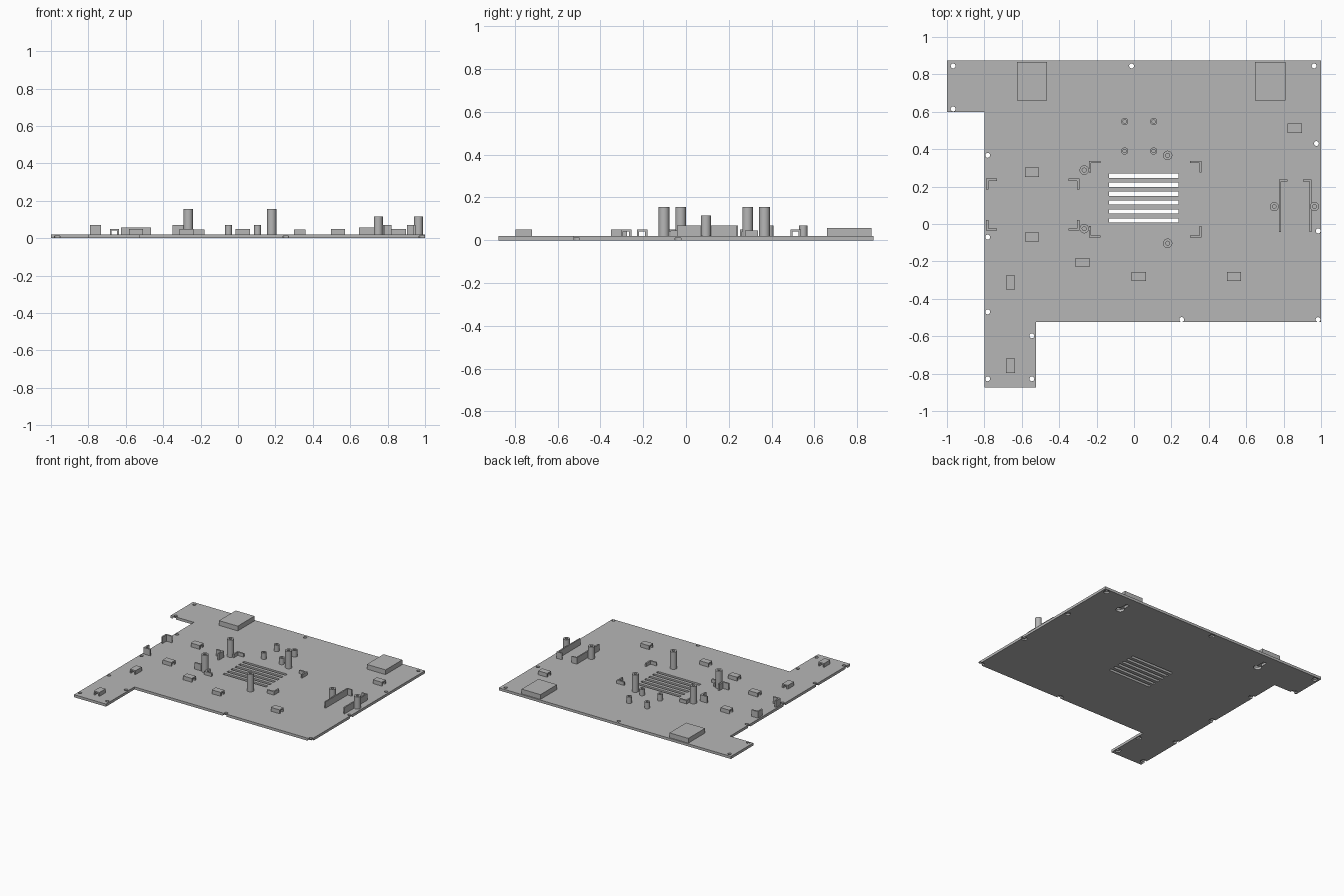
import bpy, bmesh, math

cube = bpy.data.objects.get("Cube")
if cube:
    bpy.data.objects.remove(cube)

grey = bpy.data.materials.new("plain grey")
grey.use_nodes = True
COLOUR = (0.47, 0.47, 0.47, 1)
grey.diffuse_color = COLOUR
grey.node_tree.nodes["Principled BSDF"].inputs["Base Color"].default_value = COLOUR

TOP = 0.02  # upper surface of the base plate


def finish(name, bm, smooth=False):
    bmesh.ops.recalc_face_normals(bm, faces=bm.faces)
    mesh = bpy.data.meshes.new(name)
    bm.to_mesh(mesh)
    bm.free()
    mesh.materials.append(grey)
    ob = bpy.data.objects.new(name, mesh)
    bpy.context.collection.objects.link(ob)
    if smooth:
        select(ob)
        bpy.ops.object.shade_smooth_by_angle(angle=math.radians(35))
    return ob


def select(ob):
    bpy.ops.object.select_all(action='DESELECT')
    ob.select_set(True)
    bpy.context.view_layer.objects.active = ob


def prism(bm, pts, z0, z1):
    face = bm.faces.new([bm.verts.new((x, y, z0)) for x, y in pts])
    out = bmesh.ops.extrude_face_region(bm, geom=[face])
    for v in out["geom"]:
        if isinstance(v, bmesh.types.BMVert):
            v.co.z = z1


def rect(x0, x1, y0, y1):
    return [(x0, y0), (x1, y0), (x1, y1), (x0, y1)]


def circle(x, y, r, n=20):
    return [(x + r * math.cos(2 * math.pi * i / n),
             y + r * math.sin(2 * math.pi * i / n)) for i in range(n)]


def cut(target, bm):
    cutter = finish("cutter", bm)
    cutter.hide_render = True
    mod = target.modifiers.new("cut", 'BOOLEAN')
    mod.operation, mod.solver, mod.object = 'DIFFERENCE', 'EXACT', cutter
    select(target)
    bpy.ops.object.modifier_apply(modifier=mod.name)
    bpy.data.objects.remove(cutter)


def shell(name, x, y, sx, sy, height, wall, open_axis=None):
    """Thin box open below, and optionally open at both ends of an axis."""
    bm = bmesh.new()
    prism(bm, rect(x - sx / 2, x + sx / 2, y - sy / 2, y + sy / 2), TOP, height)
    bmesh.ops.recalc_face_normals(bm, faces=bm.faces)
    gone = [f for f in bm.faces if f.normal.z < -0.5
            or (open_axis is not None and abs(f.normal[open_axis]) > 0.5)]
    bmesh.ops.delete(bm, geom=gone, context='FACES')
    mesh_ob = finish_open(name, bm)
    mod = mesh_ob.modifiers.new("wall", 'SOLIDIFY')
    mod.thickness, mod.offset, mod.use_even_offset = wall, -1, True


def finish_open(name, bm):
    ob = finish(name, bm)
    # keep the normals pointing away from the inside
    lid = max(ob.data.polygons, key=lambda p: p.center.z)
    if lid.normal.z < 0:
        ob.data.flip_normals()
    return ob


def standoff(name, x, y, r, height, bore):
    bm = bmesh.new()
    n = 24
    rings = []
    for radius, z in ((r, TOP), (r, height), (bore, height), (bore, TOP)):
        rings.append([bm.verts.new((*p, z)) for p in circle(x, y, radius, n)])
    for k in range(4):
        a, b = rings[k], rings[(k + 1) % 4]
        for i in range(n):
            j = (i + 1) % n
            bm.faces.new((a[i], a[j], b[j], b[i]))
    finish(name, bm, smooth=True)


def angle(name, x, y, dx, dy, lx, ly, height, t=0.012):
    """L-shaped upright with its corner at x, y and arms running along dx, dy."""
    pts = [(0, 0), (lx, 0), (lx, t), (t, t), (t, ly), (0, ly)]
    bm = bmesh.new()
    prism(bm, [(x + dx * a, y + dy * b) for a, b in pts], TOP, height)
    finish(name, bm)


# Base plate
bm = bmesh.new()
prism(bm, [(-1, 0.875), (-1, 0.6), (-0.8, 0.6), (-0.8, -0.875), (-0.525, -0.875),
           (-0.525, -0.525), (1, -0.525), (1, 0.875)], 0, TOP)
plate = finish("base_plate", bm)

# Screw holes, vent slots and keyholes
holes = [(-0.967, 0.845), (-0.967, 0.615), (-0.013, 0.845), (0.963, 0.845),
         (-0.782, 0.367), (-0.782, -0.07), (-0.782, -0.47), (-0.782, -0.828),
         (-0.546, -0.828), (-0.546, -0.598), (0.255, -0.511), (0.984, -0.511),
         (0.975, 0.43), (0.985, -0.037)]
covers = [-0.545, 0.729]
through = bmesh.new()
for x, y in holes:
    prism(through, circle(x, y, 0.013), -0.05, 0.05)
for i in range(6):
    y = 0.018 + 0.048 * i
    prism(through, rect(-0.135, 0.237, y - 0.011, y + 0.011), -0.05, 0.05)
for x in covers:
    prism(through, circle(x, 0.715, 0.03), -0.05, 0.05)
cut(plate, through)

recess = bmesh.new()
for x, y in holes:
    prism(recess, circle(x, y, 0.021), -0.05, 0.011)
for x in covers:
    prism(recess, rect(x - 0.014, x + 0.014, 0.715, 0.8), -0.05, 0.05)
cut(plate, recess)

# Hollow covers over the keyholes
for x in covers:
    shell("keyhole_cover", x, 0.763, 0.162, 0.206, 0.057, 0.01)

# Cable tie bridges
for x, y in [(-0.546, 0.277), (-0.546, -0.07), (-0.275, -0.205), (0.025, -0.28),
             (0.534, -0.28), (0.86, 0.512)]:
    shell("cable_bridge", x, y, 0.076, 0.049, 0.05, 0.01, open_axis=0)
for y in (-0.313, -0.758):
    shell("cable_bridge", -0.661, y, 0.049, 0.076, 0.05, 0.01, open_axis=1)

# Standoffs
for x, y in [(-0.266, 0.288), (0.18, 0.367), (-0.266, -0.025), (0.18, -0.103)]:
    standoff("tall_standoff", x, y, 0.025, 0.155, 0.011)
for x in (-0.05, 0.105):
    for y in (0.39, 0.548):
        standoff("short_standoff", x, y, 0.019, 0.07, 0.009)
for x in (0.75, 0.965):
    standoff("side_standoff", x, 0.093, 0.024, 0.115, 0.01)

# Corner holders for two boards
for name, x0, x1, y0, y1, h, arm in (
        ("left_corner_holder", -0.79, -0.292, -0.036, 0.242, 0.07, 0.058),
        ("middle_corner_holder", -0.241, 0.361, -0.073, 0.337, 0.046, 0.062)):
    for x, dx in ((x0, 1), (x1, -1)):
        for y, dy in ((y0, 1), (y1, -1)):
            angle(name, x, y, dx, dy, arm, arm, h)

# Long side rails with a return at the back
for x, dx in ((0.775, 1), (0.949, -1)):
    angle("side_rail", x, 0.237, dx, -1, 0.045, 0.28, 0.07, t=0.01)
